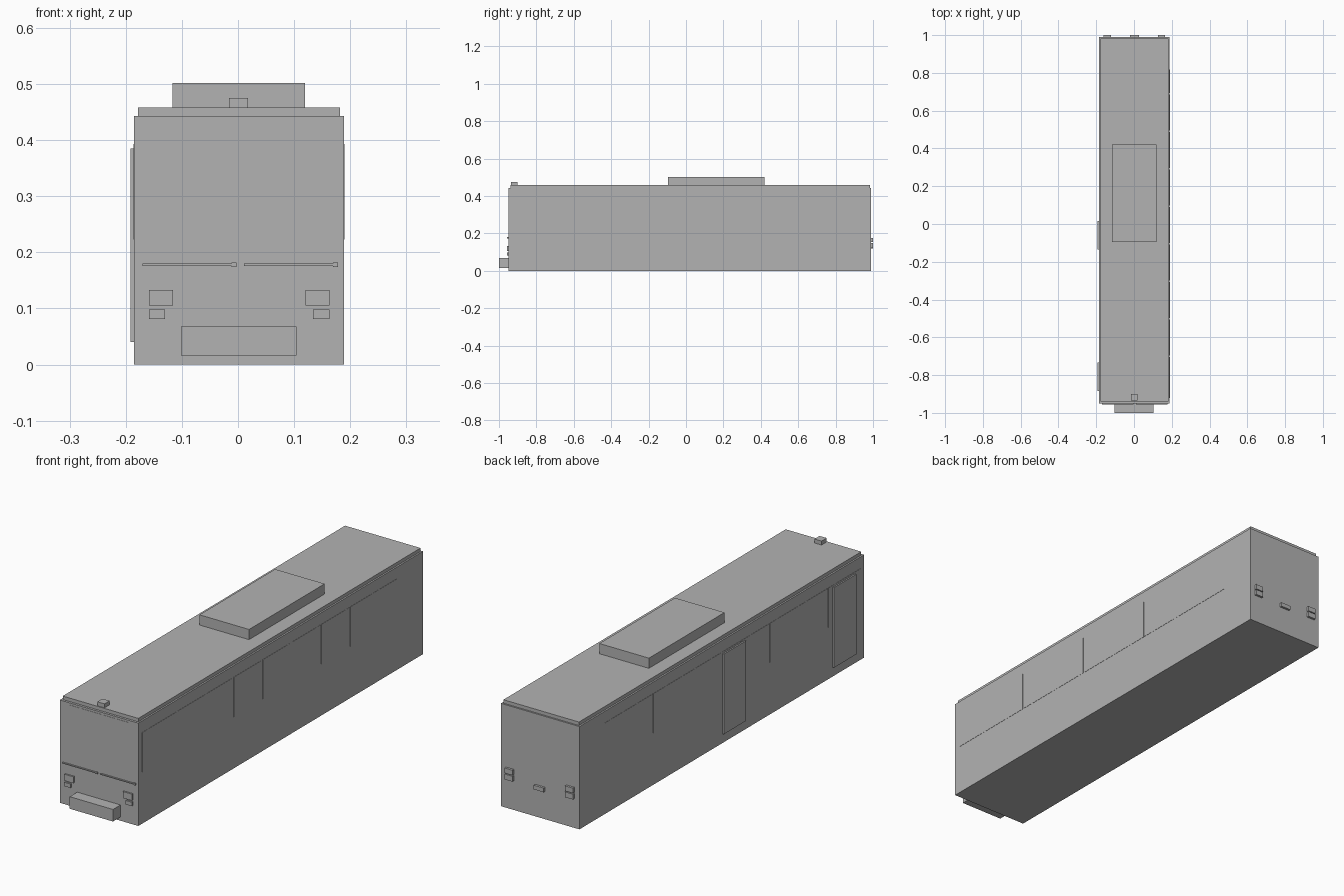
import bpy

default = bpy.data.objects.get("Cube")
if default:
    bpy.data.objects.remove(default, do_unlink=True)

grey = bpy.data.materials.new("plain_grey")
grey.use_nodes = True
colour = (0.45, 0.45, 0.45, 1)
grey.diffuse_color = colour
grey.node_tree.nodes["Principled BSDF"].inputs["Base Color"].default_value = colour


def box(name, x, y, z):
    """Flat-faced box from (low, high) limits on each axis."""
    bpy.ops.mesh.primitive_cube_add(size=1)
    ob = bpy.context.object
    ob.name = name
    ob.location = [(a + b) / 2 for a, b in (x, y, z)]
    ob.scale = [b - a for a, b in (x, y, z)]
    bpy.ops.object.transform_apply(location=True, scale=True)
    ob.data.materials.append(grey)
    return ob


RIGHT, LEFT = -0.185, 0.189
MID = (RIGHT + LEFT) / 2
FRONT, BACK = -0.949, 0.99
ROOF = 0.458


def pair(name, near, far, y, z):
    """Two boxes mirrored about the body's centre line."""
    box("left_" + name, (MID + near, MID + far), y, z)
    box("right_" + name, (MID - far, MID - near), y, z)


# Body shell and raised roof
box("body", (RIGHT, LEFT), (FRONT, BACK), (0, 0.443))
box("roof", (RIGHT + 0.007, LEFT - 0.007), (FRONT + 0.01, BACK - 0.007), (0.44, ROOF))

# Roof equipment
box("roof_cooling_unit", (-0.117, 0.119), (-0.095, 0.42), (ROOF - 0.005, 0.502))
box("roof_antenna", (-0.016, 0.018), (-0.935, -0.9), (ROOF - 0.005, 0.475))

# Front details
box("front_bumper", (-0.102, 0.104), (-1, FRONT + 0.005), (0.016, 0.068))
box("destination_panel", (-0.139, 0.141), (FRONT - 0.001, FRONT + 0.004), (0.399, 0.434))
front_lamp = (FRONT - 0.007, FRONT + 0.005)
pair("headlight", 0.118, 0.161, front_lamp, (0.105, 0.133))
pair("fog_light", 0.132, 0.161, front_lamp, (0.081, 0.098))

# Wipers, each with a pivot block at its left end
for side, start in (("right", -0.17), ("left", 0.011)):
    end = start + 0.167
    box(side + "_wiper_arm", (start, end - 0.005), (FRONT - 0.006, FRONT + 0.002), (0.176, 0.18))
    box(side + "_wiper_pivot", (end - 0.009, end), (FRONT - 0.007, FRONT + 0.002), (0.174, 0.182))

# Rear lights and plate
rear_lamp = (BACK - 0.005, 1.0)
pair("tail_light", 0.125, 0.163, rear_lamp, (0.126, 0.149))
pair("rear_indicator", 0.125, 0.163, rear_lamp, (0.153, 0.175))
box("rear_plate", (MID - 0.024, MID + 0.024), rear_lamp, (0.12, 0.138))

# Side window panes, evenly spaced with narrow gaps
PITCH = 0.1985
edges = [-0.925] + [-0.7 + PITCH * i for i in range(8)] + [0.82]
for i, (a, b) in enumerate(zip(edges, edges[1:]), 1):
    pane = (a + 0.003, b - 0.003)
    height = (0.223, 0.393)
    box(f"left_window_{i}", (LEFT - 0.003, LEFT + 0.001), pane, height)
    box(f"right_window_{i}", (RIGHT - 0.001, RIGHT + 0.003), pane, height)

# Doors on the right side
for name, y in (("front_door", -0.885), ("middle_door", -0.135)):
    box(name, (RIGHT - 0.007, RIGHT + 0.003), (y, y + 0.152), (0.04, 0.385))
